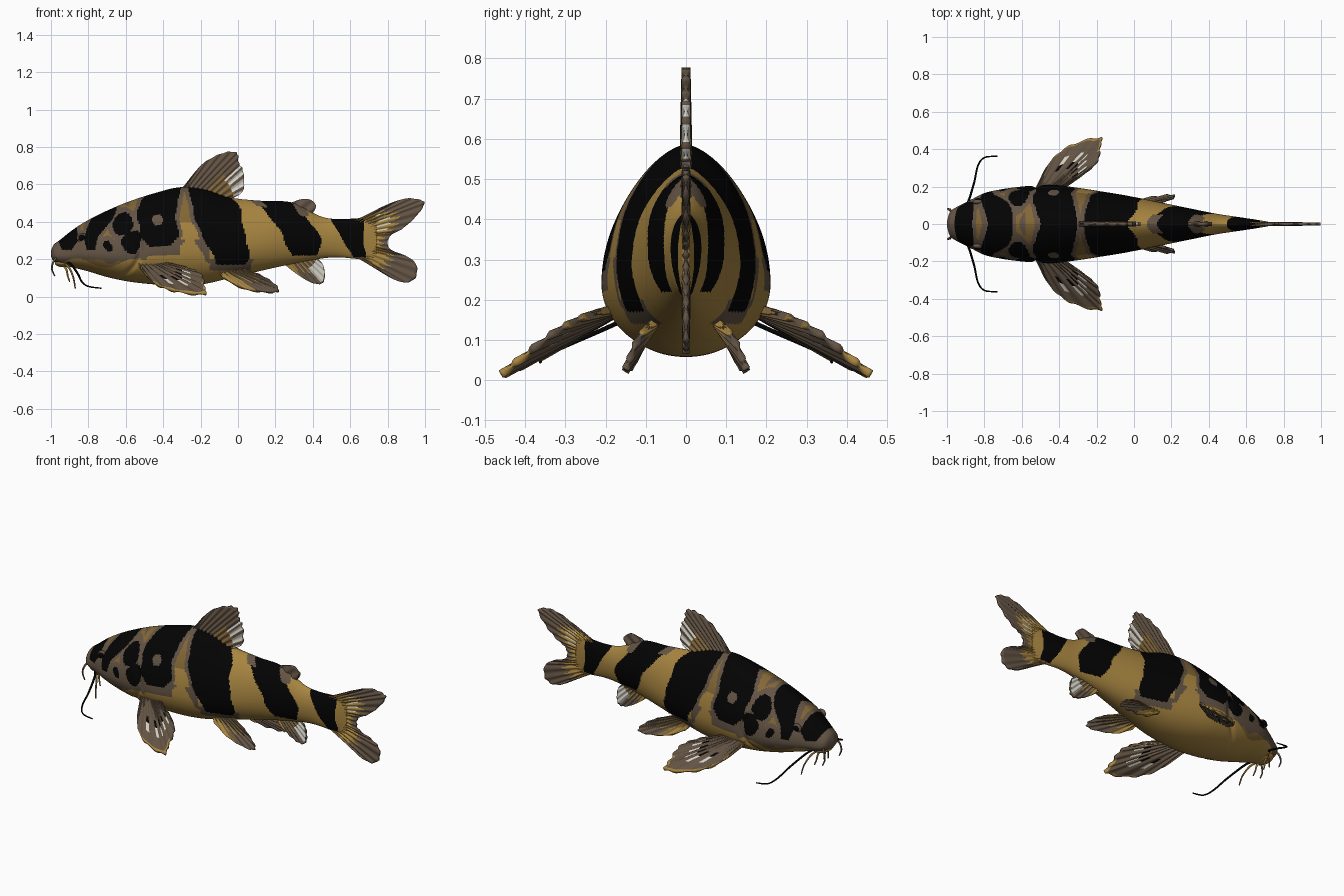
import bpy, bmesh, math
from mathutils import Vector

if "Cube" in bpy.data.objects:
    bpy.data.objects.remove(bpy.data.objects["Cube"])

def material(name, rgb):
    m = bpy.data.materials.new(name)
    m.diffuse_color = (*rgb, 1)
    m.use_nodes = True
    m.node_tree.nodes["Principled BSDF"].inputs["Base Color"].default_value = m.diffuse_color
    return m

MATS = [material("gold", (0.39, 0.235, 0.052)), material("grey_brown", (0.125, 0.088, 0.058)),
        material("black", (0.001, 0.001, 0.001)), material("pale_grey", (0.65, 0.63, 0.56)),
        material("dark_gold", (0.23, 0.135, 0.035))]
GOLD, BROWN, BLACK, PALE, OCHRE = range(5)

def spline(pts, t):
    """Smooth curve through points, t in 0..1."""
    n = len(pts) - 1
    f = min(max(t, 0), 1) * n
    i = min(int(f), n - 1)
    f -= i
    p = [pts[min(max(k, 0), n)] for k in (i - 1, i, i + 1, i + 2)]
    return [b + 0.5 * f * (c - a + f * (2*a - 5*b + 4*c - d + f * (3*(b - c) + d - a)))
            for a, b, c, d in zip(*p)]

def finish(name, bm, rule):
    """Orient faces, colour them by rule(face), smooth and link."""
    bmesh.ops.recalc_face_normals(bm, faces=bm.faces)
    for f in bm.faces:
        f.smooth = True
        f.material_index = rule(f)
    me = bpy.data.meshes.new(name)
    bm.to_mesh(me)
    bm.free()
    for m in MATS:
        me.materials.append(m)
    ob = bpy.data.objects.new(name, me)
    bpy.context.collection.objects.link(ob)
    return ob

# ---- body: lofted egg-shaped sections (x, top, bottom, half width)
SECTIONS = [(-1.0, .245, .215, .012), (-.985, .278, .19, .062), (-.95, .305, .17, .09),
            (-.88, .36, .155, .125), (-.8, .41, .135, .165), (-.7, .46, .105, .187),
            (-.58, .51, .08, .202), (-.44, .555, .065, .21), (-.31, .585, .058, .195),
            (-.18, .575, .068, .175), (-.04, .53, .1, .152), (.13, .512, .14, .118),
            (.29, .503, .175, .085), (.44, .43, .203, .055), (.54, .415, .21, .04),
            (.66, .42, .2, .022), (.74, .42, .2, .008)]
# black bands: (z, front edge, back edge)
BANDS = [[(.25, -.95, -.9), (.3, -.97, -.86), (.42, -.95, -.85)],
         [(.25, -.82, -.77), (.32, -.82, -.74), (.4, -.78, -.68), (.48, -.77, -.66)],
         [(.27, -.46, -.36), (.33, -.53, -.33), (.45, -.55, -.32), (.57, -.46, -.32)],
         [(.17, -.11, .03), (.23, -.15, .06), (.3, -.19, .06), (.4, -.21, .02), (.5, -.25, -.01),
          (.58, -.28, -.08)],
         [(.22, .3, .42), (.3, .25, .44), (.4, .18, .39), (.51, .1, .33)],
         [(.21, .6, .67), (.3, .56, .68), (.42, .51, .68)]]
SPOTS = [(-.56, .29, .05), (-.62, .39, .05), (-.69, .27, .025)]

def band_gap(x, z):
    x += .012 * math.sin(24 * z + 9 * x) + .004 * math.sin(50 * z)
    best = 1
    for b in BANDS:
        zc = min(max(z, b[0][0]), b[-1][0])
        for (za, a0, a1), (zb, b0, b1) in zip(b, b[1:]):
            if za <= zc <= zb:
                k = (zc - za) / (zb - za)
                best = min(best, max(a0 + k*(b0 - a0) - x, x - a1 - k*(b1 - a1), b[0][0] - z))
    for sx, sz, r in SPOTS:
        best = min(best, math.hypot(x - sx, (z - sz) * .8) - r)
    return best

def body_colour(f):
    x, y, z = f.calc_center_median()
    if math.hypot(x + .43, z - .41) < .03:
        return BROWN
    d = band_gap(x, z)
    if .05 < x < .5 and abs(y) < .05 and z > .43 and -.035 < d < .02:
        return BROWN                                  # dull edge along the back
    if d < 0:
        return BLACK
    if x > -.15:
        return BROWN if d < .03 and z < .2 and x < .1 else GOLD
    if z < .18 + .025 * math.sin(20 * x):
        return GOLD
    if d < .022 or x < -.93 or (d < .05 and z < .3):
        return BROWN
    if x < -.58:
        return OCHRE if math.sin(40 * z + 17 * x) > 0 else BROWN
    return OCHRE if z > .4 else GOLD

bm = bmesh.new()
RINGS, SEG = 320, 150
rings = []
for i in range(RINGS + 1):
    x, top, bot, w = spline(SECTIONS, i / RINGS)
    mid = bot + (top - bot) * (.36 + .14 * min(max((x + .1) / .6, 0), 1))
    ring = []
    for j in range(SEG):
        a = math.tau * j / SEG
        c, s = math.cos(a), math.sin(a)
        z = mid + s * ((top - mid) if s > 0 else (mid - bot))
        y = w * math.copysign(abs(c) ** (1.28 if s > 0 else .95), c)
        # gill crease behind the head
        if z < .36:
            y *= 1 - .07 * math.exp(-((x + .52 + 4.8 * (z - .25) ** 2) / .018) ** 2)
        ring.append(bm.verts.new((x, y, z)))
    rings.append(ring)
for p, q in zip(rings, rings[1:]):
    for j in range(SEG):
        k = (j + 1) % SEG
        bm.faces.new((p[j], p[k], q[k], q[j]))
bm.faces.new(rings[0])
bm.faces.new(rings[-1])
finish("body", bm, body_colour)

# ---- fins: ribbed sheets between a root line and a rim line
def fin(name, root, rim, normal, thick, rays, rule, nv=24, mirror=1, ragged=.012):
    bm = bmesh.new()
    nu = rays * 6
    normal = Vector(normal).normalized()
    grid, uv = {}, {}
    for i in range(nu + 1):
        u = i / nu
        a, b = Vector(spline(root, u)), Vector(spline(rim, u))
        wave = math.cos(math.tau * rays * u)
        for j in range(nv + 1):
            v = j / nv
            reach = v * (1 - ragged * (1 - wave) * v)
            p = a.lerp(b, reach)
            t = thick * (1 - .3 * v) * (.65 + .35 * wave)
            if i in (0, nu):
                t *= .5
            for s in (1, -1):
                q = p + normal * t * s
                vert = bm.verts.new((q.x, q.y * mirror, q.z))
                grid[s, i, j] = vert
                uv[vert] = (u, v)
    for i in range(nu):
        for j in range(nv):
            for s in (1, -1):
                bm.faces.new([grid[s, a, b] for a, b in
                              ((i, j), (i + 1, j), (i + 1, j + 1), (i, j + 1))])
        for j in (0, nv):
            bm.faces.new((grid[1, i, j], grid[1, i+1, j], grid[-1, i+1, j], grid[-1, i, j]))
    for j in range(nv):
        for i in (0, nu):
            bm.faces.new((grid[1, i, j], grid[1, i, j+1], grid[-1, i, j+1], grid[-1, i, j]))
    def colour(f):
        u = sum(uv[w][0] for w in f.verts) / len(f.verts)
        v = sum(uv[w][1] for w in f.verts) / len(f.verts)
        return rule(u, v, math.cos(math.tau * rays * u))
    return finish(name, bm, colour)

def flat(pts):
    return [(x, 0, z) for x, z in pts]

def tail_colour(u, v, w):
    if v < .45 + .08 * w + .35 * math.sin(math.pi * u) ** 4:
        return PALE if w < -.7 and v > .35 and .15 < u < .4 else GOLD
    return BROWN

fin("tail_fin", flat([(.62, .41), (.64, .31), (.62, .21)]),
    flat([(.67, .425), (.78, .485), (.89, .524), (.97, .52), (.998, .495), (.945, .42), (.875, .36),
          (.82, .33), (.8, .29), (.82, .25), (.905, .215), (.955, .17), (.95, .1), (.89, .075),
          (.79, .115), (.69, .2)]),
    (0, 1, 0), .012, 20, tail_colour, ragged=.005)
fin("dorsal_fin", flat([(-.32, .56), (-.2, .55), (-.05, .51)]),
    flat([(-.29, .59), (-.19, .71), (-.08, .77), (-.005, .772), (.005, .72), (.03, .67),
          (.03, .57), (-.02, .53)]),
    (0, 1, 0), .016, 12, lambda u, v, w: PALE if u > .62 and v > .5 and w < .5
    else OCHRE if u > .5 and v < .6 and w > -.3 else BROWN)
fin("adipose_fin", flat([(.27, .48), (.33, .45), (.4, .42)]),
    flat([(.29, .505), (.34, .522), (.39, .518), (.415, .495), (.412, .465), (.39, .445)]),
    (0, 1, 0), .015, 3, lambda u, v, w: BROWN)
fin("anal_fin", flat([(.24, .2), (.32, .21), (.42, .22)]),
    flat([(.25, .17), (.33, .11), (.4, .072), (.45, .07), (.465, .11), (.455, .17), (.43, .2)]),
    (0, 1, 0), .012, 9, lambda u, v, w: PALE if u > .5 and .4 < v < .97 else
    GOLD if u < .2 or w > .3 and v < .6 else BROWN, ragged=.006)

def pectoral_colour(u, v, w):
    if u < .06 or v > .95 and u < .6:
        return GOLD
    if w < -.8 and .45 < v < .75 and .3 < u < .9:
        return PALE if v > .6 else BLACK
    return OCHRE if u > .8 and w > .5 else BROWN

for side, m in (("left", -1), ("right", 1)):
    fin(side + "_pectoral_fin", [(-.55, .15, .185), (-.48, .15, .185), (-.42, .16, .18)],
        [(-.52, .2, .16), (-.45, .33, .075), (-.34, .42, .03), (-.18, .463, .012),
         (-.178, .41, .055), (-.19, .34, .11), (-.25, .28, .145), (-.34, .22, .17)],
        (0, .5, .87), .015, 11, pectoral_colour, mirror=m)
    fin(side + "_pelvic_fin", [(-.11, .09, .14), (-.04, .08, .14), (.03, .075, .145)],
        [(-.08, .115, .1), (.02, .13, .045), (.12, .145, .025), (.2, .153, .022),
         (.22, .145, .04), (.18, .13, .08), (.12, .11, .115), (.06, .09, .135)],
        (0, .8, .5), .014, 8, lambda u, v, w: GOLD if u < .25 or u > .85 or w > .4 and v < .6
        else BROWN, mirror=m)

# ---- barbels: tapered tubes
def barbel(name, pts, r, mat):
    cu = bpy.data.curves.new(name, 'CURVE')
    cu.dimensions = '3D'
    cu.bevel_depth = r
    cu.bevel_resolution = 2
    cu.use_fill_caps = True
    sp = cu.splines.new('POLY')
    n = 24
    sp.points.add(n)
    for i, p in enumerate(sp.points):
        p.co = (*spline(pts, i / n), 1)
        p.radius = 1 - .5 * i / n
    cu.materials.append(MATS[mat])
    ob = bpy.data.objects.new(name, cu)
    bpy.context.collection.objects.link(ob)
    bpy.ops.object.select_all(action='DESELECT')
    ob.select_set(True)
    bpy.context.view_layer.objects.active = ob
    bpy.ops.object.convert(target='MESH')

def ball(name, loc, size, mat):
    bm = bmesh.new()
    bmesh.ops.create_uvsphere(bm, u_segments=24, v_segments=14, radius=1)
    for v in bm.verts:
        v.co = Vector(loc) + Vector([a * b for a, b in zip(v.co, size)])
    finish(name, bm, lambda f: mat)

for side, m in (("left", -1), ("right", 1)):
    paths = {
        "long_barbel": ([(-.92, .07, .19), (-.89, .11, .17), (-.855, .22, .12), (-.835, .31, .08),
                         (-.8, .355, .055), (-.73, .362, .045)], .007, BLACK),
        "chin_barbel": ([(-.93, .05, .18), (-.9, .08, .15), (-.88, .115, .1), (-.87, .13, .045)],
                        .007, OCHRE),
        "inner_barbel": ([(-.95, .03, .18), (-.92, .035, .15), (-.91, .04, .11), (-.9, .045, .08)],
                         .007, GOLD),
        "snout_barbel": ([(-.96, .06, .22), (-.985, .075, .19), (-.995, .08, .15),
                          (-.98, .08, .11)], .007, BROWN)}
    for name, (pts, r, mat) in paths.items():
        barbel(side + "_" + name, [(x, y * m, z) for x, y, z in pts], r, mat)
    ball(side + "_eye", (-.835, .124 * m, .315), (.02, .014, .018), BLACK)
    ball(side + "_eye_rim", (-.835, .118 * m, .315), (.028, .014, .026), BROWN)

# ---- lips under the snout
ball("lower_lip", (-.935, 0, .18), (.045, .07, .022), GOLD)
ball("upper_lip", (-.965, 0, .205), (.03, .065, .02), OCHRE)
